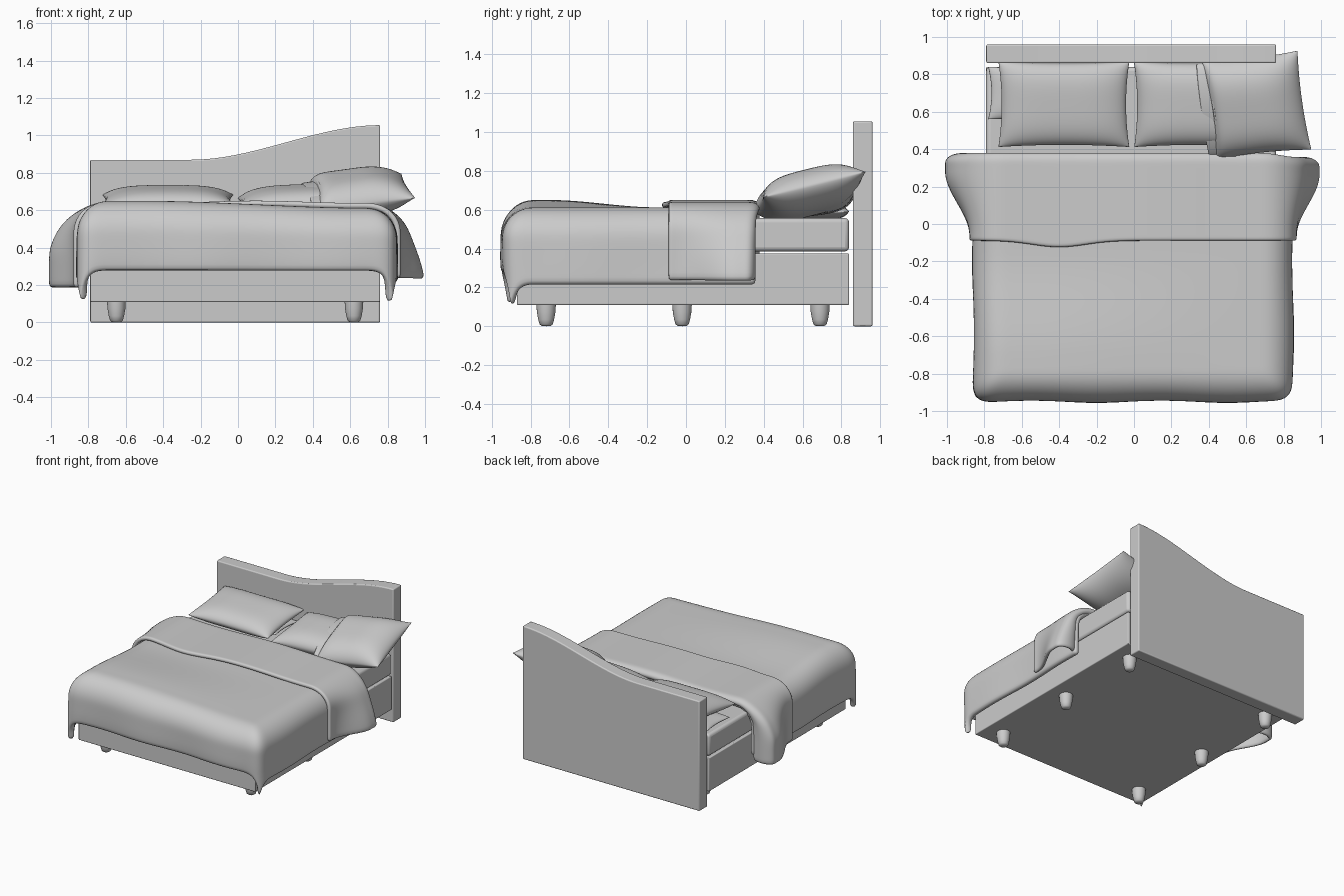
import bpy, bmesh, math
from mathutils import Matrix, Euler, Vector

if "Cube" in bpy.data.objects:
    bpy.data.objects.remove(bpy.data.objects["Cube"])


def smooth(t):
    t = max(0.0, min(1.0, t))
    return t * t * (3 - 2 * t)


def finish(name, bm, bevel=0, recalc=True, angle=40):
    if recalc:
        bmesh.ops.recalc_face_normals(bm, faces=bm.faces)
    me = bpy.data.meshes.new(name)
    bm.to_mesh(me)
    bm.free()
    ob = bpy.data.objects.new(name, me)
    bpy.context.collection.objects.link(ob)
    bpy.context.view_layer.objects.active = ob
    ob.select_set(True)
    bpy.ops.object.shade_smooth_by_angle(angle=math.radians(angle))
    ob.select_set(False)
    if bevel:
        m = ob.modifiers.new("bevel", 'BEVEL')
        m.width, m.segments = bevel, 3
    return ob


def box(name, lo, hi, bevel):
    bm = bmesh.new()
    bmesh.ops.create_cube(bm, size=1)
    for v in bm.verts:
        v.co = Vector([(a + b) / 2 + c * (b - a) for a, b, c in zip(lo, hi, v.co)])
    return finish(name, bm, bevel)


def sheet(bm, fn, nu, nv, flip=False):
    g = [[bm.verts.new(fn(i / nu, j / nv)) for j in range(nv + 1)] for i in range(nu + 1)]
    for i in range(nu):
        for j in range(nv):
            f = [g[i][j], g[i + 1][j], g[i + 1][j + 1], g[i][j + 1]]
            bm.faces.new(f[::-1] if flip else f)


def cloth(name, fn, nu, nv, thickness):
    bm = bmesh.new()
    sheet(bm, fn, nu, nv)
    ob = finish(name, bm, recalc=False, angle=80)
    s = ob.modifiers.new("thickness", 'SOLIDIFY')
    s.thickness, s.offset = thickness, -1
    ob.modifiers.new("soften", 'SUBSURF').levels = 1
    ob.modifiers["soften"].render_levels = 1


# Base, mattress, headboard
box("bed_base", (-.79, -.87, .11), (.76, .84, .375), .006)
box("mattress", (-.79, -.86, .385), (.76, .84, .557), .022)

bm = bmesh.new()
prof = [(-.79, 0), (.76, 0)]
for i in range(25):
    x = .76 - 1.01 * i / 24
    prof.append((x, .87 + .185 * smooth((x + .25) / 1.01)))
prof.append((-.79, .87))
face = bm.faces.new([bm.verts.new((x, .86, z)) for x, z in prof])
ext = bmesh.ops.extrude_face_region(bm, geom=[face])
bmesh.ops.translate(bm, vec=(0, .10, 0), verts=[v for v in ext["geom"] if isinstance(v, bmesh.types.BMVert)])
finish("headboard", bm, .008)

# Turned feet
for x in (-.65, .62):
    for y in (-.72, -.02, .69):
        bm = bmesh.new()
        pts = [(0, 0), (.022, .001), (.034, .010), (.041, .035), (.048, .075), (.05, .115), (0, .115)]
        vs = [bm.verts.new((r, 0, z)) for r, z in pts]
        es = [bm.edges.new(p) for p in zip(vs, vs[1:])]
        bmesh.ops.spin(bm, geom=vs + es, axis=(0, 0, 1), cent=(0, 0, 0), angle=math.tau, steps=24)
        bmesh.ops.remove_doubles(bm, verts=bm.verts, dist=1e-4)
        bmesh.ops.translate(bm, vec=(x, y, 0), verts=bm.verts)
        finish("foot", bm)

R, X0, X1, Y0 = .16, -.70, .69, -.79
ARC = R * math.pi / 2


def bend(d):
    """Horizontal reach and drop of cloth that runs d past a rounded edge."""
    if d < ARC:
        return R * math.sin(d / R), R * (1 - math.cos(d / R))
    return R, R + d - ARC


# Main duvet draped over sides and foot
def duvet(u, v):
    X = X0 - .48 + u * (X1 - X0 + .97)
    Y = Y0 - .43 + v * (.36 - Y0 + .43)
    qx, qy = max(X0, min(X1, X)), max(Y, Y0)
    dx, dy = X - qx, Y - qy
    d = (dx ** 4 + dy ** 4) ** .25
    h, drop = bend(d)
    top = .612 + .038 * smooth(-(Y + .15) / .55) * smooth((.7 - X) / 1.2)
    corner = 4 * abs(dx * dy) / (.48 * .43) / 4
    z = .612 - drop + (top - .612) * max(0, 1 - drop / .35) - .045 * corner ** 2
    if d < 1e-6:
        return (qx, qy, z)
    x, y = qx + h * dx / d, qy + h * dy / d
    wave = min(1, abs(dy) / .4)
    y += wave * (-.008 * math.cos((x + .2) * 9) + .03 * smooth((drop - .25) / .3) * (1 - corner))
    x += min(1, abs(dx) / .4) * .006 * math.sin(y * 8)
    return (x, y, z)


cloth("duvet", duvet, 60, 48, .045)


# Turned-back top of duvet, flaring at both sides, rolled under at the head end
def fold(u, v):
    X = X0 - .55 + u * (X1 - X0 + 1.05)
    t = min(1, v / .7)
    th = max(0, (v - .7) / .3) * math.pi
    qx = max(X0, min(X1, X))
    d, s = abs(X - qx), (1 if X > qx else -1)
    h, drop = bend(d)
    start = -.09 - .035 * math.exp(-((X + .4) / .2) ** 2)
    y = start + t * (.33 - start) + .05 * math.sin(th)
    flare = .13 * smooth((y + .06) / .34) * (smooth((d - .04) / .34) if s < 0 else smooth((d - .05) / .5))
    gap = (.065 + .9 * flare) * (1 - math.cos(th)) / 2
    a = min(d / R, math.pi / 2)
    z = .645 - drop - gap * math.cos(a) + .006 * math.sin(X * 6 + 1) * math.cos(a)
    x = qx + s * (h + .02 * math.sin(a) + flare - gap * math.sin(a))
    if s > 0:
        y -= .02 * smooth(d / .2) * t
    return (x, y, z)


cloth("duvet_fold", fold, 60, 30, .03)


# Pillows
def pillow(name, loc, size, rot, left_pow=3.5, right_pow=3.5, exp=.55):
    L, W, H = (s / 2 for s in size)
    bm = bmesh.new()

    def side(sgn):
        def fn(p, q):
            u, v = (math.sin((k - .5) * math.pi) for k in (p, q))
            n = left_pow if u < 0 else right_pow
            t = max(0, (1 - abs(u) ** n) * (1 - abs(v) ** 3.5)) ** exp
            return (L * u * (1 - .05 * (1 - v * v)), W * v * (1 - .05 * (1 - u * u)), sgn * H * t)
        return fn
    sheet(bm, side(1), 28, 28)
    sheet(bm, side(-1), 28, 28, True)
    bmesh.ops.remove_doubles(bm, verts=bm.verts, dist=1e-4)
    ob = finish(name, bm, angle=100)
    ob.matrix_world = Matrix.Translation(loc) @ Euler([math.radians(a) for a in rot]).to_matrix().to_4x4()
    return ob


pillow("under_pillow", (-.42, .70, .59), (.72, .28, .08), (0, 0, 0))
pillow("left_pillow", (-.375, .64, .655), (.70, .46, .14), (7, 0, 0))
pillow("right_pillow", (.34, .64, .65), (.68, .46, .16), (7, -2, 0))
top = pillow("top_pillow", (.655, .635, .695), (.52, .55, .22), (14, -8, 6), 9, 2.4, .65)

# Pillowcase cuffs at the open end of the top pillow
for x0, x1, half, h in ((-.225, -.14, .275, .087), (-.29, -.21, .262, .072)):
    bm = bmesh.new()
    ring = []
    for i in range(48):
        a = math.tau * i / 48
        ring.append((half * math.cos(a), h * math.copysign(abs(math.sin(a)) ** 1.15, math.sin(a))))
    face = bm.faces.new([bm.verts.new((x0, y, z)) for y, z in ring])
    ext = bmesh.ops.extrude_face_region(bm, geom=[face])
    bmesh.ops.translate(bm, vec=(x1 - x0, 0, 0), verts=[v for v in ext["geom"] if isinstance(v, bmesh.types.BMVert)])
    cuff = finish("pillow_cuff", bm, .008)
    cuff.matrix_world = top.matrix_world.copy()
